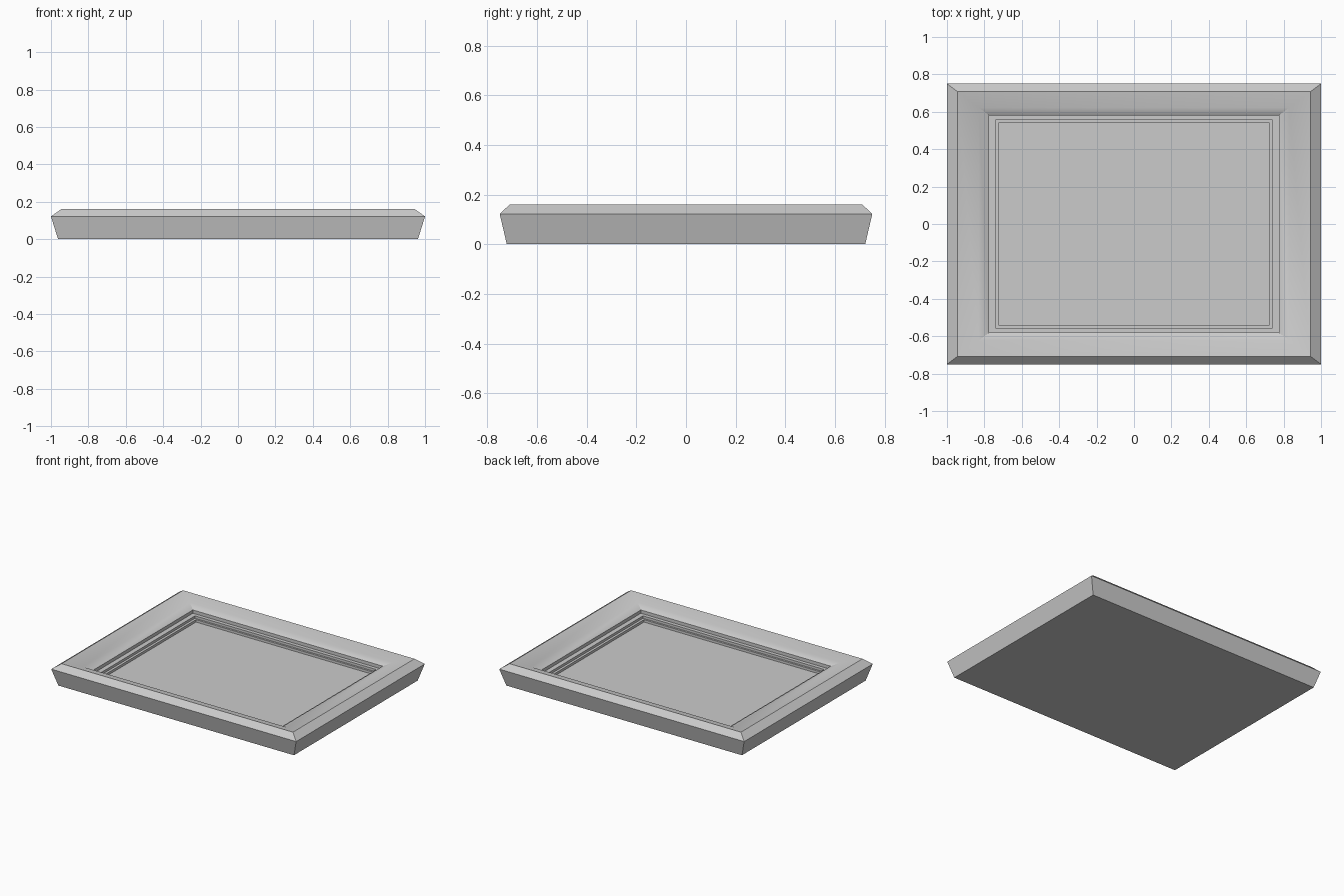
import bpy
import bmesh
import math

cube = bpy.data.objects.get("Cube")
if cube:
    bpy.data.objects.remove(cube, do_unlink=True)

ASPECT = 0.75  # depth relative to width

grey = bpy.data.materials.new("light_grey")
grey.use_nodes = True
colour = (0.6, 0.6, 0.6, 1.0)
grey.diffuse_color = colour
grey.node_tree.nodes["Principled BSDF"].inputs["Base Color"].default_value = colour


def stepped_rectangle(name, profile, cap_first=False, cap_last=False):
    """Skin rectangular rings given as (half width, height)."""
    bm = bmesh.new()
    corners = ((-1, -1), (1, -1), (1, 1), (-1, 1))
    rings = [[bm.verts.new((sx * r, sy * r * ASPECT, z)) for sx, sy in corners]
             for r, z in profile]
    for a, b in zip(rings, rings[1:]):
        for i in range(4):
            j = (i + 1) % 4
            bm.faces.new((a[i], a[j], b[j], b[i]))
    if cap_first:
        bm.faces.new(rings[0][::-1])
    if cap_last:
        bm.faces.new(rings[-1])
    mesh = bpy.data.meshes.new(name)
    bm.to_mesh(mesh)
    bm.free()
    mesh.materials.append(grey)
    obj = bpy.data.objects.new(name, mesh)
    bpy.context.collection.objects.link(obj)
    bpy.ops.object.select_all(action='DESELECT')
    obj.select_set(True)
    bpy.context.view_layer.objects.active = obj
    bpy.ops.object.shade_smooth_by_angle(angle=math.radians(30))
    return obj


# Frame: flat back, flared sides, outer bevel, sloping inner moulding, rebate
stepped_rectangle("frame", [
    (0.962, 0.0), (1.0, 0.122), (0.945, 0.161),
    (0.83, 0.135), (0.775, 0.11), (0.775, 0.086), (0.74, 0.086),
], cap_first=True)

# Recessed panel with a small step around it
stepped_rectangle("panel", [
    (0.74, 0.086), (0.74, 0.068), (0.722, 0.068), (0.722, 0.05),
], cap_last=True)
